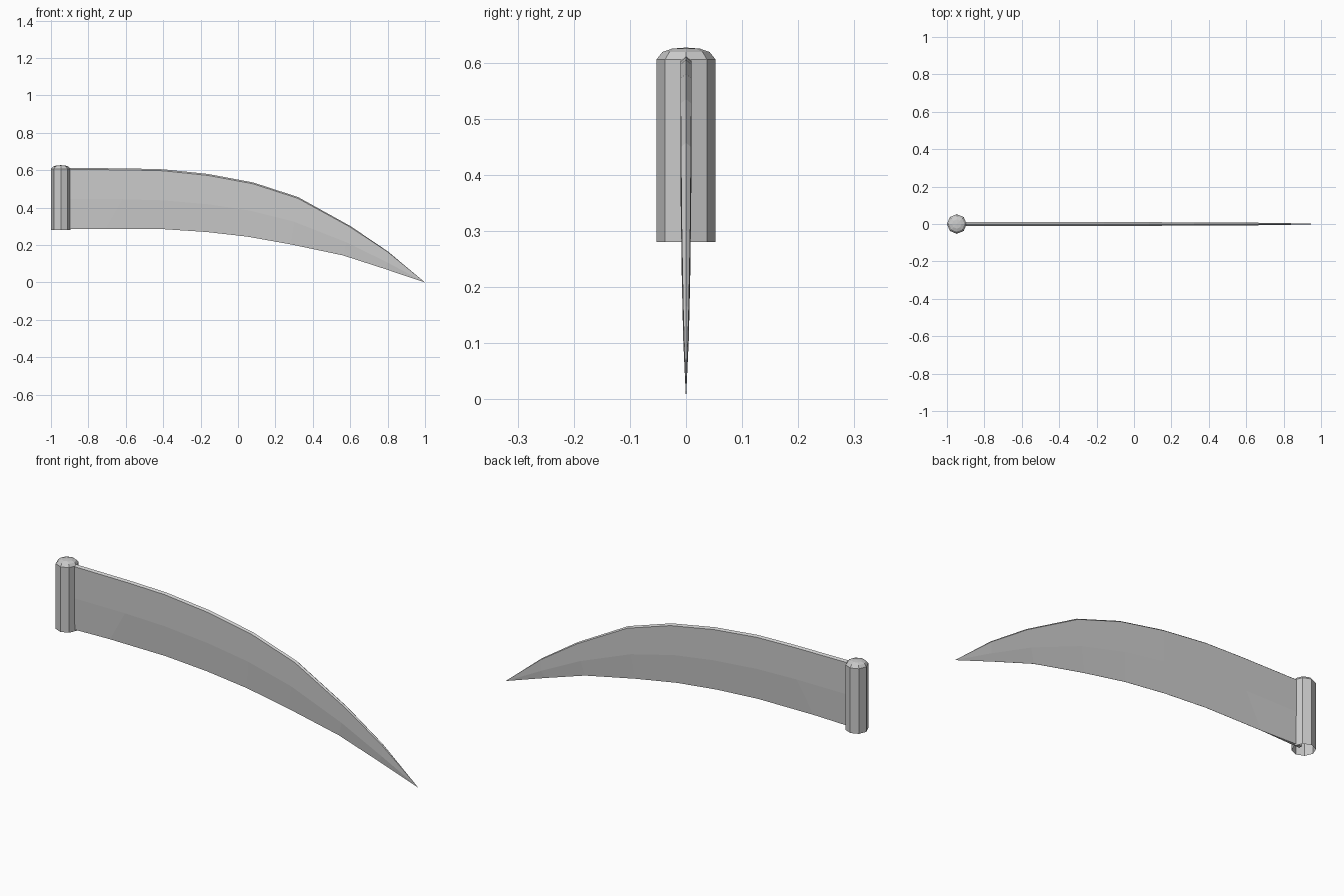
import bpy, bmesh
from math import cos, sin, pi

if "Cube" in bpy.data.objects:
    bpy.data.objects.remove(bpy.data.objects["Cube"])


def make_object(name, bm):
    bmesh.ops.remove_doubles(bm, verts=bm.verts[:], dist=0.0005)
    bmesh.ops.recalc_face_normals(bm, faces=bm.faces[:])
    mesh = bpy.data.meshes.new(name)
    bm.to_mesh(mesh)
    bm.free()
    ob = bpy.data.objects.new(name, mesh)
    bpy.context.collection.objects.link(ob)
    return ob


def bridge(bm, a, b):
    n = len(a)
    for i in range(n):
        j = (i + 1) % n
        bm.faces.new((a[i], a[j], b[j], b[i]))


# Blade: spine (x, z), bevel ridge (x, z), cutting edge (x, z),
# half thickness of the body and of the lower edge
stations = [
    ((-0.93, 0.612), (-0.93, 0.445), (-0.93, 0.287), 0.010, 0.009),
    ((-0.60, 0.610), (-0.62, 0.445), (-0.71, 0.287), 0.010, 0.0004),
    ((-0.40, 0.605), (-0.40, 0.439), (-0.40, 0.285), 0.010, 0.0004),
    ((-0.16, 0.580), (-0.16, 0.418), (-0.17, 0.270), 0.010, 0.0004),
    ((0.08, 0.535), (0.06, 0.385), (0.05, 0.245), 0.0095, 0.0004),
    ((0.32, 0.457), (0.30, 0.325), (0.28, 0.204), 0.009, 0.0004),
    ((0.60, 0.302), (0.58, 0.215), (0.56, 0.145), 0.0075, 0.0004),
    ((0.80, 0.167), (0.80, 0.106), (0.78, 0.074), 0.005, 0.0003),
    ((1.00, 0.000), (1.00, 0.000), (1.00, 0.000), 0.0, 0.0),
]
bm = bmesh.new()
rings = []
for (sx, sz), (rx, rz), (ex, ez), t, e in stations:
    drop = t * 0.8          # chamfer at the peaked spine
    pts = [(sx, 0, sz), (sx, t, sz - drop), (rx, t, rz), (ex, e, ez),
           (ex, -e, ez), (rx, -t, rz), (sx, -t, sz - drop)]
    rings.append([bm.verts.new(p) for p in pts])
bm.faces.new(rings[0])
for a, b in zip(rings, rings[1:]):
    bridge(bm, a, b)
make_object("blade", bm)

# Socket: eight-sided sleeve, open below, with a rounded top
bm = bmesh.new()
rings = []
for r, z in [(0.0525, 0.28), (0.0525, 0.606), (0.042, 0.619), (0.025, 0.625)]:
    rings.append([bm.verts.new((-0.9475 + r * cos(k * pi / 4), r * sin(k * pi / 4), z))
                  for k in range(8)])
for a, b in zip(rings, rings[1:]):
    bridge(bm, a, b)
top = bm.verts.new((-0.9475, 0, 0.627))
for k in range(8):
    bm.faces.new((rings[-1][k], rings[-1][(k + 1) % 8], top))
make_object("socket", bm)
